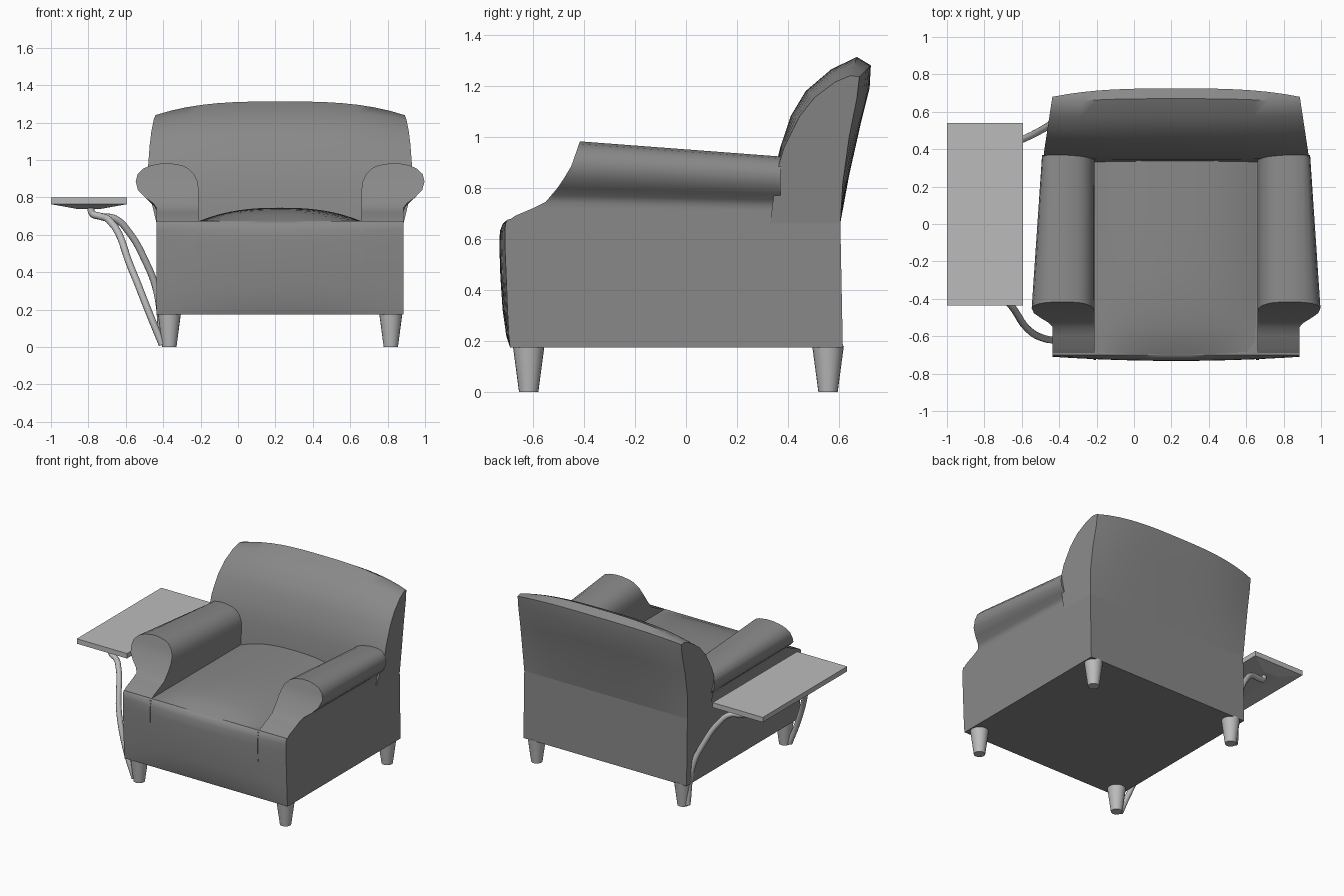
import bpy, bmesh, math
from mathutils import Vector

cube = bpy.data.objects.get("Cube")
if cube:
    bpy.data.objects.remove(cube, do_unlink=True)

MID = 0.225          # centre line of the chair
HALF = 0.66          # half width of the chair body


def material(name, value):
    m = bpy.data.materials.new(name)
    m.use_nodes = True
    col = (value, value, value, 1)
    m.diffuse_color = col
    m.node_tree.nodes["Principled BSDF"].inputs["Base Color"].default_value = col
    return m


fabric = material("grey fabric", 0.25)
metal = material("light grey", 0.5)


def finish(name, bm, mat, angle=40):
    bmesh.ops.remove_doubles(bm, verts=bm.verts, dist=1e-5)
    bmesh.ops.recalc_face_normals(bm, faces=bm.faces)
    me = bpy.data.meshes.new(name)
    bm.to_mesh(me)
    bm.free()
    me.materials.append(mat)
    ob = bpy.data.objects.new(name, me)
    bpy.context.collection.objects.link(ob)
    bpy.ops.object.select_all(action="DESELECT")
    ob.select_set(True)
    bpy.context.view_layer.objects.active = ob
    bpy.ops.object.shade_smooth_by_angle(angle=math.radians(angle))
    return ob


def loft(name, rows, mat, closed=True, caps=True, angle=40):
    """Skin a list of equal-length point rows."""
    bm = bmesh.new()
    vs = [[bm.verts.new(p) for p in r] for r in rows]
    n = len(vs[0])
    for a, b in zip(vs, vs[1:]):
        for i in range(n if closed else n - 1):
            j = (i + 1) % n
            bm.faces.new((a[i], a[j], b[j], b[i]))
    if caps:
        bm.faces.new(vs[0])
        bm.faces.new(vs[-1])
    return finish(name, bm, mat, angle)


def interp(table, z):
    for (z0, *a), (z1, *b) in zip(table, table[1:]):
        if z <= z1:
            k = max(0, (z - z0) / (z1 - z0))
            return [p + (q - p) * k for p, q in zip(a, b)]
    return table[-1][1:]


# Body: height, front depth at the corners, front depth in the middle
FRONT = [(0.174, -0.69, -0.69), (0.22, -0.695, -0.705), (0.32, -0.70, -0.719),
         (0.45, -0.705, -0.728), (0.57, -0.71, -0.732), (0.63, -0.71, -0.73),
         (0.66, -0.708, -0.718), (0.675, -0.70, -0.70)]


def front_y(z, t):
    edge, mid = interp(FRONT, z)
    return edge + (mid - edge) * (1 - t * t)


ts = [i / 8 - 1 for i in range(17)]
rows = []
for z, *_ in FRONT:
    back = 0.615 - 0.02 * (z - 0.174)
    row = [(MID + HALF * t, front_y(z, t), z) for t in ts]
    rows.append(row + [(MID + HALF, back, z), (MID - HALF, back, z)])
loft("body", rows, fabric)

# Seat cushion crown
rows = []
for j in range(15):
    v = j / 14
    y = -0.70 + 1.05 * v
    rise = 0.072 * (1 - (1 - v) ** 6) ** 0.8
    rows.append([(MID + 0.435 * t, y, 0.673 + rise * (1 - abs(t) ** 2.5)) for t in ts])
loft("seat", rows, fabric, closed=False, caps=False)

# Arms: height, outer x, inner x of the front outline
ARM = [(0.665, -0.435, -0.21), (0.69, -0.435, -0.21), (0.72, -0.435, -0.21),
       (0.745, -0.436, -0.21), (0.77, -0.455, -0.21), (0.80, -0.497, -0.21),
       (0.84, -0.535, -0.21), (0.885, -0.547, -0.217), (0.925, -0.537, -0.235),
       (0.955, -0.505, -0.265), (0.972, -0.465, -0.30), (0.982, -0.41, -0.36)]
SWEEP = [(0.665, -0.705), (0.69, -0.67), (0.72, -0.60), (0.745, -0.55),
         (0.81, -0.495), (0.885, -0.45), (0.985, -0.415)]


def arm(name, side):
    bm = bmesh.new()
    grid = []
    for z, xo, xi in ARM:
        zb = 0.67 + (z - 0.67) * 0.81
        xb = xo if xo > -0.437 else -0.436 + (xo + 0.436) * 0.5
        y = interp(SWEEP, z)[0]
        pts = [(xo, y, z), (xi, y, z), (xi, 0.37, zb), (xb, 0.37, zb)]
        grid.append([bm.verts.new((MID + side * (MID - px), py, pz)) for px, py, pz in pts])
    for a, b in zip(grid, grid[1:]):
        for i in range(4):
            j = (i + 1) % 4
            bm.faces.new((a[i], a[j], b[j], b[i]))
    bm.faces.new(grid[0])
    bm.faces.new(grid[-1])
    return finish(name, bm, fabric)


arm("right_arm", -1)
arm("left_arm", 1)

# Backrest: depth and height of the profile at the ends and in the middle
ENDS = [(0.33, 0.66), (0.355, 0.86), (0.385, 0.96), (0.445, 1.08), (0.505, 1.155),
        (0.585, 1.215), (0.645, 1.24), (0.68, 1.235), (0.67, 1.15), (0.64, 1.0),
        (0.615, 0.82), (0.605, 0.66)]
MIDDLE = [(0.33, 0.66), (0.345, 0.86), (0.37, 0.96), (0.41, 1.08), (0.47, 1.18),
          (0.57, 1.265), (0.67, 1.313), (0.725, 1.28), (0.72, 1.19), (0.685, 1.05),
          (0.64, 0.85), (0.605, 0.66)]
rows = []
for t in ts:
    w = 1 - abs(t) ** 3
    row = []
    for (ye, ze), (ym, zm) in zip(ENDS, MIDDLE):
        y, z = ye + (ym - ye) * w, ze + (zm - ze) * w
        flare = 0.05 * max(0, 0.69 - ye) / 0.33 * min(1, max(0, (ze - 0.67) / 0.2))
        row.append((MID + t * (HALF + flare), y, z))
    rows.append(row)
loft("backrest", rows, fabric, angle=50)

# Front seams beside the seat
for name, side in (("right_seam", -1), ("left_seam", 1)):
    x, t = MID + side * 0.435, 0.435 / HALF
    rows = []
    for k in range(8):
        z = 0.455 + 0.03 * k
        y = front_y(z, t)
        rows.append([(x - 0.007, y + 0.02, z), (x - 0.007, y - 0.004, z),
                     (x + 0.007, y - 0.004, z), (x + 0.007, y + 0.02, z)])
    loft(name, rows, fabric, angle=30)

# Tapered legs
for side, sx in (("right", -1), ("left", 1)):
    for end, y in (("front", -0.617), ("back", 0.557)):
        rows = []
        for z, r in ((0, 0.038), (0.18, 0.062)):
            rows.append([(MID + sx * 0.592 + r * math.cos(a), y + r * math.sin(a), z)
                         for a in (math.tau * i / 20 for i in range(20))])
        loft(f"{end}_{side}_leg", rows, metal)


# Side tray with a shallow tapered underside
def rect(cx, cy, hx, hy, z):
    return [(cx + a * hx, cy + b * hy, z) for a, b in ((-1, -1), (1, -1), (1, 1), (-1, 1))]


loft("side_tray", [rect(-0.797, 0.053, 0.06, 0.40, 0.738), rect(-0.797, 0.053, 0.203, 0.488, 0.764),
                   rect(-0.797, 0.053, 0.203, 0.488, 0.80)], metal, angle=5)


# Bent tubes carrying the tray
def tube(name, pts, r=0.019):
    cu = bpy.data.curves.new(name, "CURVE")
    cu.dimensions = "3D"
    cu.bevel_depth = r
    cu.bevel_resolution = 3
    cu.resolution_u = 6
    cu.use_fill_caps = True
    cu.materials.append(metal)
    sp = cu.splines.new("BEZIER")
    sp.bezier_points.add(len(pts) - 1)
    for bp, p in zip(sp.bezier_points, pts):
        bp.co = Vector(p)
        bp.handle_left_type = bp.handle_right_type = "AUTO"
    ob = bpy.data.objects.new(name, cu)
    bpy.context.collection.objects.link(ob)


tube("front_tube", [(-0.785, -0.35, 0.76), (-0.78, -0.35, 0.715), (-0.74, -0.36, 0.70),
                    (-0.69, -0.40, 0.68), (-0.57, -0.56, 0.42), (-0.47, -0.615, 0.17),
                    (-0.405, -0.62, 0.012)])
tube("back_tube", [(-0.785, 0.40, 0.76), (-0.78, 0.40, 0.715), (-0.74, 0.41, 0.70),
                   (-0.655, 0.43, 0.685), (-0.58, 0.46, 0.61), (-0.50, 0.50, 0.47),
                   (-0.435, 0.54, 0.30), (-0.405, 0.56, 0.012)])
